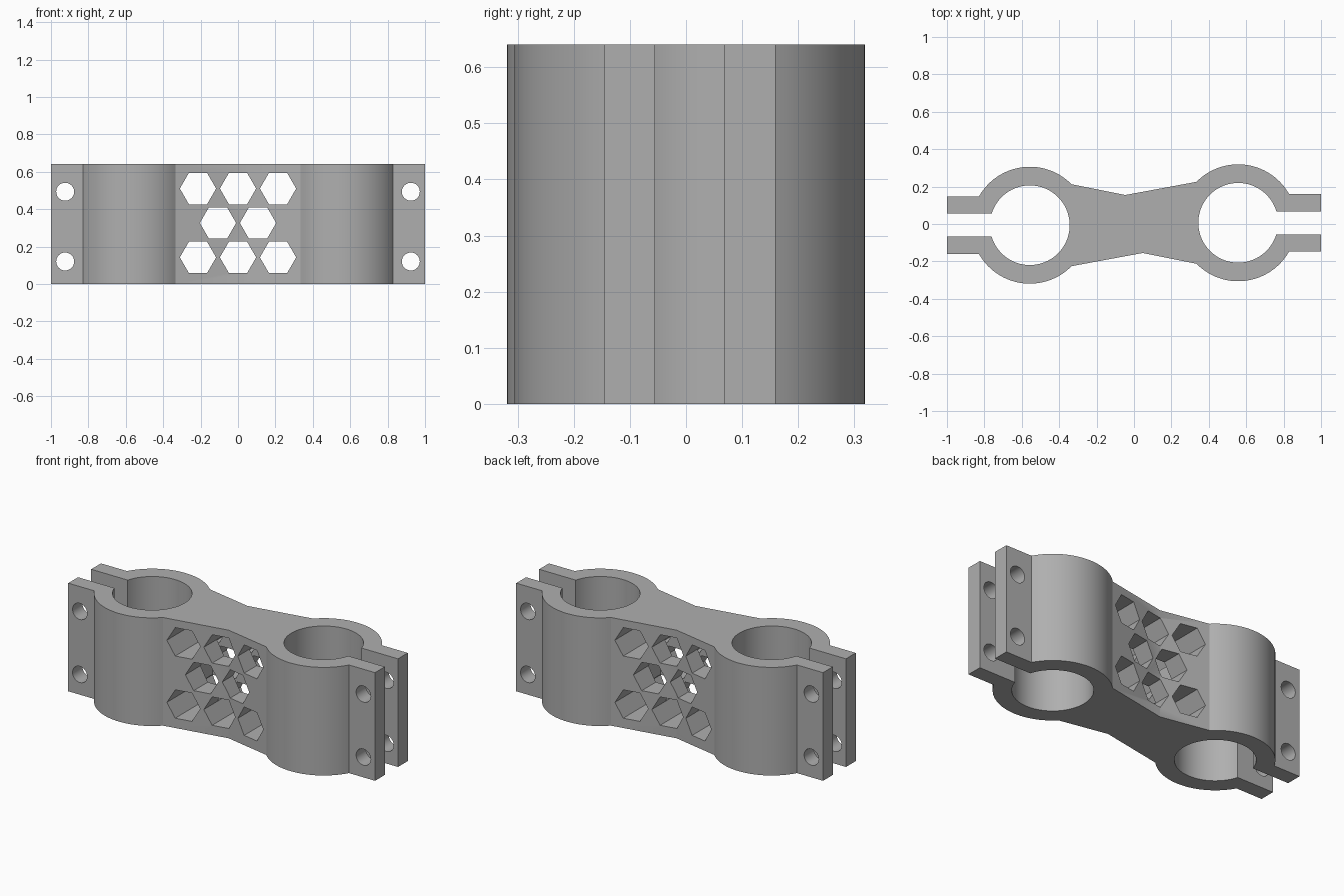
import bpy, bmesh
from math import sin, cos, pi, sqrt, atan2, asin, radians
from mathutils import Matrix

cube = bpy.data.objects.get("Cube")
if cube:
    bpy.data.objects.remove(cube, do_unlink=True)

HEIGHT = 0.64
CX, CY = 0.557, 0.0065          # clamp ring centre
R_OUT, R_IN = 0.3125, 0.213     # clamp ring radii
SLOT, EAR = 0.0615, 0.153       # half widths of the slot and the ears
WEB_X = 0.334                   # where the web meets the ring

grey = bpy.data.materials.new("plain_grey")
grey.use_nodes = True
grey.diffuse_color = (0.43, 0.43, 0.43, 1)
grey.node_tree.nodes["Principled BSDF"].inputs["Base Color"].default_value = (0.43, 0.43, 0.43, 1)


def make_object(name, bm):
    bmesh.ops.recalc_face_normals(bm, faces=bm.faces)
    mesh = bpy.data.meshes.new(name)
    bm.to_mesh(mesh)
    bm.free()
    mesh.materials.append(grey)
    obj = bpy.data.objects.new(name, mesh)
    bpy.context.collection.objects.link(obj)
    return obj


def arc(radius, start, end, steps):
    """Points on a ring arc, angles measured from +x."""
    angles = [start + (end - start) * i / steps for i in range(steps + 1)]
    return [(CX + radius * cos(a), CY + radius * sin(a)) for a in angles]


# Right half of the outline, from the lower waist round to the upper waist
web_a = pi - atan2(sqrt(R_OUT**2 - (CX - WEB_X)**2), CX - WEB_X)
ear_a, slot_a = asin(EAR / R_OUT), asin(SLOT / R_IN)
half = [(0.047, -0.155)]
half += arc(R_OUT, -web_a, -ear_a, 28)
half += [(1, CY - EAR), (1, CY - SLOT)]
half += arc(R_IN, 2 * pi - slot_a, slot_a, 72)
half += [(1, CY + SLOT), (1, CY + EAR)]
half += arc(R_OUT, ear_a, web_a, 28)
outline = half + [(-x, -y) for x, y in half]   # half turn gives the other clamp

# Extruded clamp body
bm = bmesh.new()
base = bm.faces.new([bm.verts.new((x, y, 0)) for x, y in outline])
top = bmesh.ops.extrude_face_region(bm, geom=[base])["geom"]
bmesh.ops.translate(bm, vec=(0, 0, HEIGHT),
                    verts=[v for v in top if isinstance(v, bmesh.types.BMVert)])
body = make_object("double_clamp_body", bm)


def add_prism(bm, sides, radius, x, z):
    """Prism along y with a corner pointing up."""
    turn = Matrix.Rotation(pi / 2, 4, "X") @ Matrix.Rotation(pi / 2, 4, "Z")
    bmesh.ops.create_cone(bm, cap_ends=True, segments=sides, radius1=radius,
                          radius2=radius, depth=1,
                          matrix=Matrix.Translation((x, 0, z)) @ turn)


def cut(name, bm):
    cutter = make_object(name, bm)
    cutter.hide_render = True
    mod = body.modifiers.new(name, "BOOLEAN")
    mod.operation, mod.solver, mod.object = "DIFFERENCE", "EXACT", cutter
    bpy.context.view_layer.objects.active = body
    bpy.ops.object.modifier_apply(modifier=name)
    bpy.data.objects.remove(cutter, do_unlink=True)


# Bolt holes through the ears
bm = bmesh.new()
for x in (-0.924, 0.924):
    for z in (0.12, 0.493):
        add_prism(bm, 32, 0.048, x, z)
cut("bolt_hole_cutter", bm)

# Honeycomb windows through the web
bm = bmesh.new()
for z, columns in ((0.142, (-1, 0, 1)), (0.326, (-0.5, 0.5)), (0.51, (-1, 0, 1))):
    for c in columns:
        add_prism(bm, 6, 0.097, c * 0.214, z)
cut("honeycomb_cutter", bm)

# Hidden pocket joining the windows inside the web
bm = bmesh.new()
bmesh.ops.create_cube(bm, size=1, matrix=Matrix.Translation((0, 0, 0.326))
                      @ Matrix.Diagonal((0.42, 0.12, 0.36, 1)))
cut("pocket_cutter", bm)

bpy.ops.object.select_all(action="DESELECT")
body.select_set(True)
bpy.context.view_layer.objects.active = body
bpy.ops.object.shade_smooth_by_angle(angle=radians(25))
